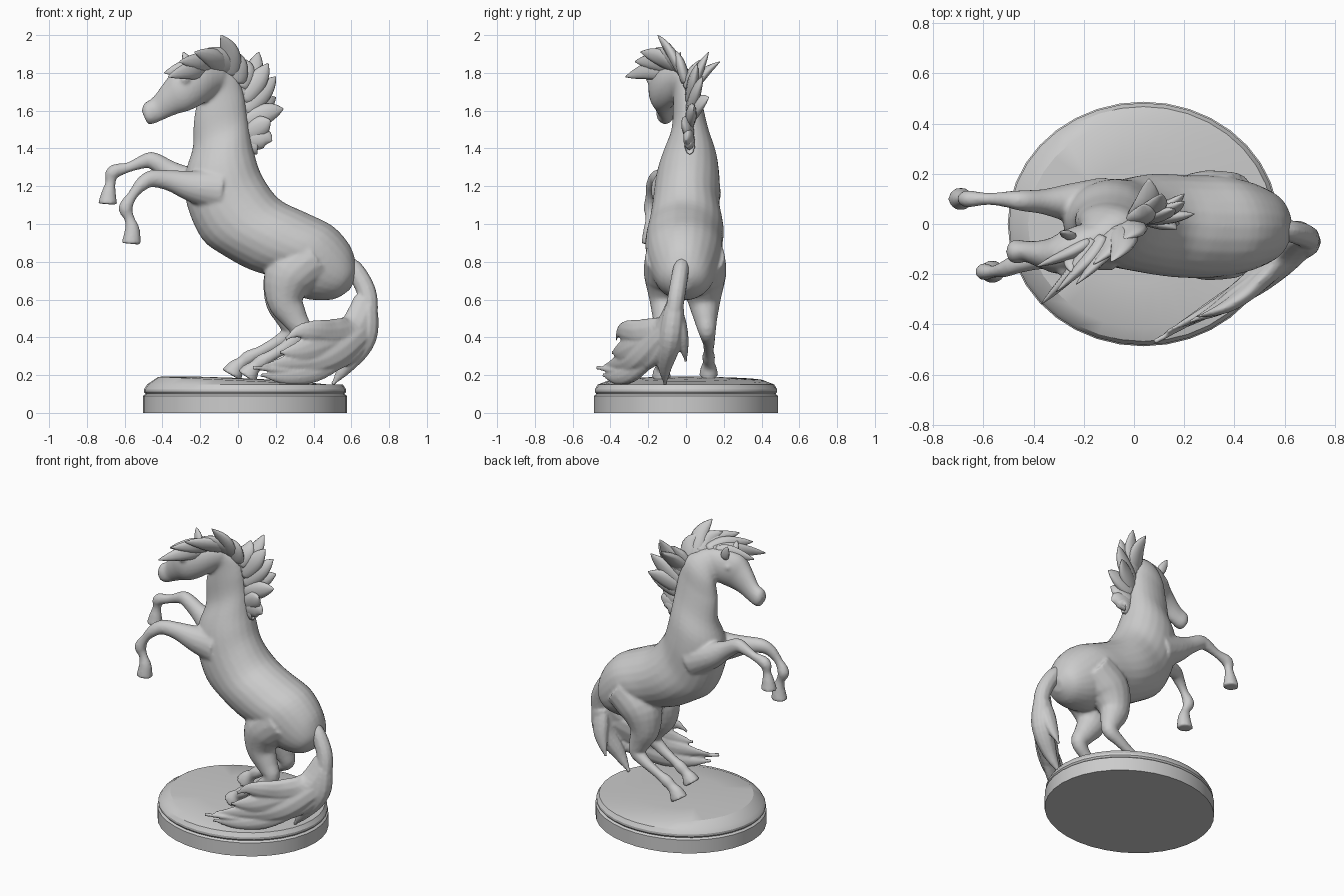
import bpy, bmesh
from math import sin, cos, pi, tau
from mathutils import Vector

cube = bpy.data.objects.get("Cube")
if cube:
    bpy.data.objects.remove(cube, do_unlink=True)

ACROSS = Vector((0, 1, 0))


def spline(rows, steps=4):
    """Interpolate rows of numbers along a Catmull-Rom curve."""
    result = []
    last = len(rows) - 1
    for i in range(last):
        a, b, c, d = rows[max(i - 1, 0)], rows[i], rows[i + 1], rows[min(i + 2, last)]
        for s in range(steps):
            t = s / steps
            result.append([q + t * (r - p) / 2
                           + t * t * (p - 2.5 * q + 2 * r - e / 2)
                           + t ** 3 * (3 * (q - r) + e - p) / 2
                           for p, q, r, e in zip(a, b, c, d)])
    result.append(list(rows[-1]))
    return result


def tangents(points):
    last = len(points) - 1
    return [(points[min(i + 1, last)] - points[max(i - 1, 0)]).normalized()
            for i in range(last + 1)]


def skin(bm, points, edges, widths, sides=16):
    """Bridge elliptical rings placed along a path and close both ends."""
    rings = []
    for point, along, edge, width in zip(points, tangents(points), edges, widths):
        side = along.cross(edge).normalized() * width
        rings.append([bm.verts.new(point + edge * cos(tau * k / sides)
                                   + side * sin(tau * k / sides))
                      for k in range(sides)])
    for lower, upper in zip(rings, rings[1:]):
        for k in range(sides):
            n = (k + 1) % sides
            bm.faces.new((lower[k], lower[n], upper[n], upper[k]))
    bm.faces.new(rings[0][::-1])
    bm.faces.new(rings[-1])


def sections(bm, rows):
    """Loft rows of top x, top z, bottom x, bottom z, y centre, half width."""
    points, edges, widths = [], [], []
    for tx, tz, bx, bz, y, width in spline(rows):
        points.append(Vector(((tx + bx) / 2, y, (tz + bz) / 2)))
        edges.append(Vector((tx - bx, 0, tz - bz)) / 2)
        widths.append(width)
    skin(bm, points, edges, widths, 24)


def tube(bm, points, radii, flat=1.0, sides=16):
    edges = [t.cross(ACROSS).normalized() * r for t, r in zip(tangents(points), radii)]
    skin(bm, points, edges, [r * flat for r in radii], sides)


def leg(bm, joints, radii, y_top, y_foot):
    """Sweep a leg through its joints, drifting sideways toward the foot."""
    last = len(joints) - 1
    rows = [(x, y_top + (y_foot - y_top) * min(1, 2 * i / last), z, r)
            for i, ((x, z), r) in enumerate(zip(joints, radii))]
    rows = spline(rows)
    tube(bm, [Vector(r[:3]) for r in rows], [r[3] for r in rows], 0.9)


def lock(bm, path, radius, flat, tip=.003):
    """A strand of hair that swells and then runs out to a point."""
    points = [Vector(p) for p in spline(path, 5)]
    last = len(points) - 1
    radii = [max(tip, radius * sin(pi * (0.3 + 0.7 * i / last)))
             for i in range(last + 1)]
    tube(bm, points, radii, flat, 10)


def finish(name, bm, voxel=0, passes=0):
    bmesh.ops.recalc_face_normals(bm, faces=bm.faces)
    mesh = bpy.data.meshes.new(name)
    bm.to_mesh(mesh)
    bm.free()
    obj = bpy.data.objects.new(name, mesh)
    bpy.context.collection.objects.link(obj)
    mesh.shade_smooth()
    if voxel:
        remesh = obj.modifiers.new("Blend", "REMESH")
        remesh.mode = "VOXEL"
        remesh.voxel_size = voxel
        remesh.use_smooth_shade = True
        relax = obj.modifiers.new("Relax", "SMOOTH")
        relax.factor = 0.5
        relax.iterations = passes
    return obj


# Oval plinth with a grooved rim and a sloping domed top
base = bmesh.new()
profile = [(1, 0), (1, .09), (.975, .1), (.99, .11), (.99, .125),
           (.96, .15), (.85, .17), (.5, .18), (.15, .183)]
rings = []
for r, z in profile:
    ring = []
    for k in range(36):
        x, y = r * cos(tau * k / 36), r * sin(tau * k / 36)
        tilt = -.025 * x if z > .16 else 0
        ring.append(base.verts.new((.037 + .54 * x, .487 * y, z + tilt)))
    rings.append(ring)
for low, high in zip(rings, rings[1:]):
    for k in range(36):
        n = (k + 1) % 36
        base.faces.new((low[k], low[n], high[n], high[k]))
base.faces.new(rings[0][::-1])
base.faces.new(rings[-1])
plinth = finish("plinth", base)
bpy.context.view_layer.objects.active = plinth
plinth.select_set(True)
bpy.ops.object.shade_smooth_by_angle()

# Trunk and neck, from rump to poll
body = bmesh.new()
sections(body, [
    (.63, .72, .59, .65, -.01, .04), (.625, .79, .5, .6, -.01, .12),
    (.59, .89, .34, .61, -.01, .17),
    (.5, .99, .2, .71, -.01, .2), (.36, 1.06, .06, .76, -.01, .205),
    (.22, 1.13, -.07, .83, 0, .2), (.13, 1.25, -.19, .92, 0, .18),
    (.09, 1.36, -.27, 1.1, .01, .17), (.07, 1.45, -.28, 1.26, .02, .145),
    (.05, 1.57, -.24, 1.4, .02, .1), (.03, 1.69, -.235, 1.53, .01, .08),
    (-.01, 1.79, -.22, 1.63, 0, .07), (-.1, 1.84, -.2, 1.68, -.04, .06)])

# Head, from poll to muzzle
sections(body, [
    (-.08, 1.84, -.13, 1.68, -.03, .05), (-.2, 1.86, -.2, 1.63, -.08, .08),
    (-.32, 1.83, -.26, 1.6, -.12, .08), (-.39, 1.75, -.33, 1.58, -.12, .058),
    (-.45, 1.67, -.4, 1.55, -.11, .042), (-.495, 1.64, -.45, 1.53, -.11, .048),
    (-.51, 1.6, -.48, 1.53, -.11, .033)])

# Brow ridges and eyes
for y in (-.185, -.05):
    ball = bmesh.ops.create_uvsphere(body, u_segments=12, v_segments=8, radius=.027)
    bmesh.ops.translate(body, verts=ball["verts"], vec=(-.28, y, 1.765))

# Forelegs, raised and folded at the knee
fore = [.12, .085, .056, .046, .037, .027, .038, .027, .04, .052]
leg(body, [(-.12, 1.16), (-.26, 1.22), (-.36, 1.28), (-.45, 1.335), (-.5, 1.33),
           (-.58, 1.3), (-.66, 1.275), (-.675, 1.22), (-.685, 1.16), (-.69, 1.105)],
    fore, .08, .1)
leg(body, [(-.1, 1.18), (-.24, 1.2), (-.36, 1.23), (-.455, 1.24), (-.51, 1.21),
           (-.56, 1.15), (-.595, 1.085), (-.575, 1.03), (-.56, .97), (-.565, .895)],
    fore, -.08, -.19)

# Hind legs, crouched under the rump, the left one stepping forward
hind = [.14, .14, .1, .07, .052, .037, .03, .038, .034, .046, .058]
leg(body, [(.4, .83), (.28, .73), (.24, .6), (.27, .5), (.285, .43), (.22, .38),
           (.12, .325), (.06, .295), (.02, .265), (-.01, .24), (-.035, .2)],
    hind, .08, .12)
leg(body, [(.4, .83), (.28, .73), (.25, .6), (.3, .5), (.335, .43), (.27, .36),
           (.18, .305), (.13, .275), (.09, .245), (.07, .225), (.045, .19)],
    hind, -.09, -.13)
finish("horse_body", body, .01, 4)

# Ears
for name, root, tip in (("left_ear", (-.25, -.05, 1.82), (-.29, -.03, 1.91)),
                        ("right_ear", (-.25, -.14, 1.82), (-.25, -.19, 1.88))):
    ear = bmesh.new()
    lock(ear, [root, tip], .03, .6)
    finish(name, ear)

# Mane, one pointed lock per tip, rooted evenly along the crest
mane = bmesh.new()
crest = spline([(-.18, -.07, 1.82), (-.08, -.03, 1.82), (-.01, 0, 1.75),
                (.02, .02, 1.66), (.04, .02, 1.54), (.06, .02, 1.42)])
tips = [(-.39, -.17, 1.8), (-.37, -.32, 1.78), (-.31, -.27, 1.86),
        (-.23, -.24, 1.91), (-.16, -.16, 1.93), (-.09, -.15, 2),
        (-.04, -.06, 1.92), (.04, .08, 1.87), (.06, .18, 1.86),
        (.11, .12, 1.91), (.16, .06, 1.85), (.2, .09, 1.78),
        (.2, .12, 1.67), (.24, .04, 1.61), (.17, -.02, 1.55),
        (.18, 0, 1.44), (.12, .02, 1.4)]
for i, tip in enumerate(tips):
    root = Vector(crest[round(i * (len(crest) - 1) / (len(tips) - 1))])
    tip = Vector(tip)
    middle = root.lerp(tip, .5) + Vector((.02, 0, .015))
    lock(mane, [root, middle, tip], .058, .5)
finish("mane", mane)

# Tail, a dock that fans into curling locks over the plinth
tail = bmesh.new()
strands = [
    ([(.58, -.02, .79), (.63, -.03, .74), (.685, -.05, .62), (.68, -.08, .46),
      (.61, -.14, .32), (.47, -.24, .24), (.3, -.35, .22), (.08, -.47, .24)], .052, .9),
    ([(.68, -.06, .6), (.61, -.13, .45), (.5, -.23, .42), (.4, -.31, .43),
      (.32, -.35, .43), (.25, -.37, .39)], .08, .5),
    ([(.68, -.06, .56), (.665, -.08, .4), (.58, -.11, .26), (.5, -.11, .15)], .07, .9),
    ([(.65, -.1, .46), (.5, -.22, .34), (.36, -.31, .28), (.13, -.43, .25)], .1, .5),
    ([(.6, -.14, .42), (.45, -.26, .37), (.33, -.34, .33), (.22, -.39, .32)], .08, .5),
    ([(.55, -.18, .3), (.4, -.28, .22), (.25, -.37, .19), (.12, -.44, .2)], .06, .6),
    ([(.67, -.05, .54), (.65, -.02, .4), (.6, 0, .27)], .055, .7)]
for path, radius, flat in strands:
    lock(tail, path, radius, flat, .012)
finish("tail", tail, .008, 2)
